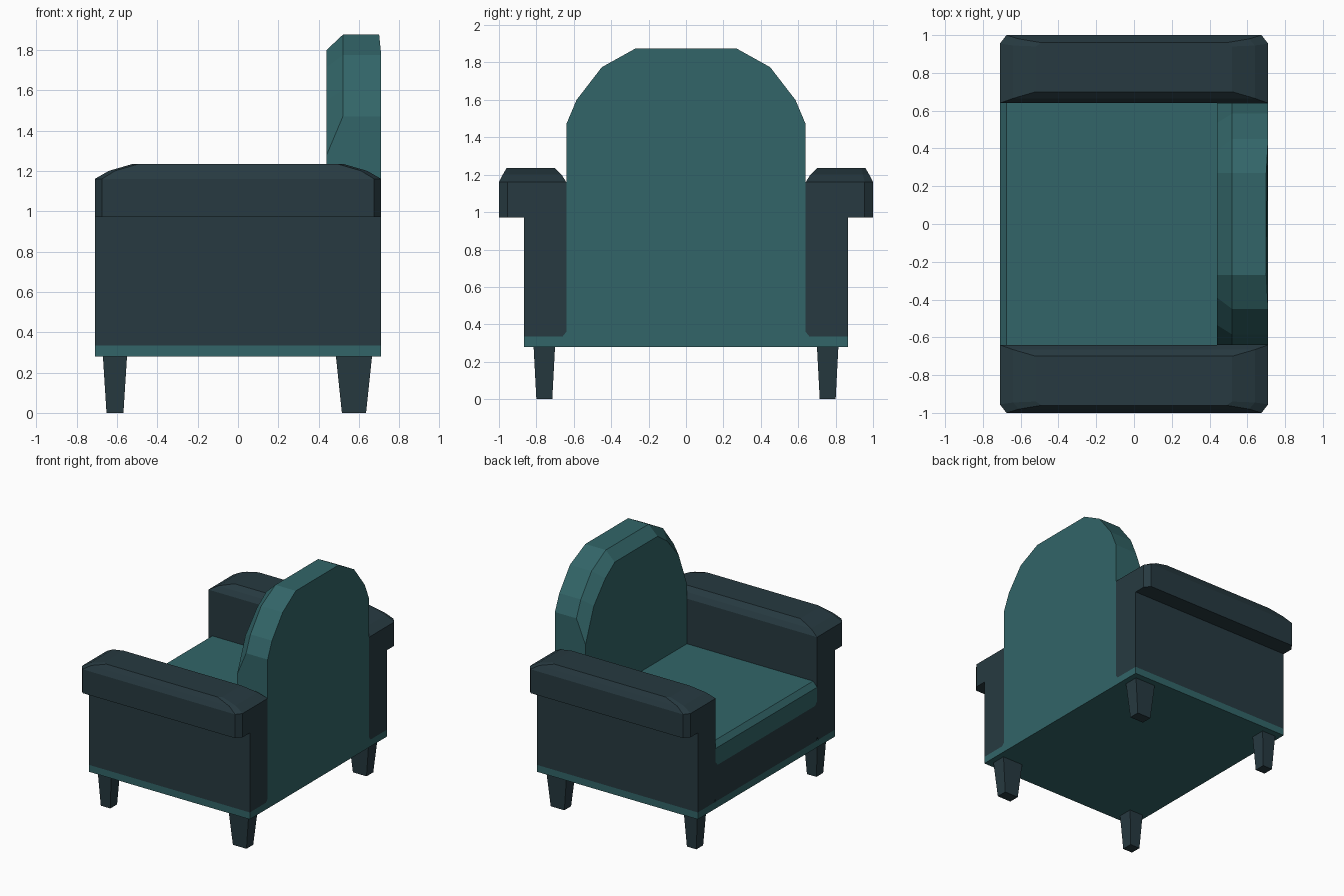
import bpy, bmesh

if "Cube" in bpy.data.objects:
    bpy.data.objects.remove(bpy.data.objects["Cube"])


def material(name, rgb):
    m = bpy.data.materials.new(name)
    m.diffuse_color = (*rgb, 1)
    m.use_nodes = True
    m.node_tree.nodes["Principled BSDF"].inputs["Base Color"].default_value = m.diffuse_color
    return m


TEAL = material("teal fabric", (0.032, 0.130, 0.138))
NAVY = material("dark slate", (0.020, 0.042, 0.052))


def loft(name, rings, mat):
    """Skin matching closed rings of points and cap both ends."""
    bm = bmesh.new()
    vs = [[bm.verts.new(p) for p in r] for r in rings]
    n = len(rings[0])
    for a, b in zip(vs, vs[1:]):
        for i in range(n):
            j = (i + 1) % n
            bm.faces.new((a[i], a[j], b[j], b[i]))
    bm.faces.new(vs[0])
    bm.faces.new(vs[-1])
    bmesh.ops.recalc_face_normals(bm, faces=bm.faces)
    me = bpy.data.meshes.new(name)
    bm.to_mesh(me)
    bm.free()
    me.materials.append(mat)
    ob = bpy.data.objects.new(name, me)
    bpy.context.collection.objects.link(ob)
    return ob


def rect(x0, x1, y0, y1, z):
    return [(x0, y0, z), (x1, y0, z), (x1, y1, z), (x0, y1, z)]


def across(x, half):
    """Mirror a half outline of (y, z) points into a closed ring at x."""
    pts = half + [(-y, z) for y, z in reversed(half)]
    return [(x, y, z) for y, z in pts]


def mirror_y(ob):
    ob.modifiers.new("mirror", 'MIRROR').use_axis = (False, True, False)


# Base plate
loft("base_plate", [rect(-.71, .71, -.865, .865, z) for z in (.28, .335)], TEAL)

# Front panel under the seat, with filled corners beside the cushion
panel = [(.64, .335), (.64, .65), (.615, .62)]
loft("front_panel", [across(x, panel) for x in (-.71, .46)], NAVY)

# Seat cushion with a chamfered front edge
def seat(x, top):
    return across(x, [(.615, .62), (.64, .65), (.64, top)])

loft("seat_cushion", [seat(-.71, .76), seat(-.675, .80), seat(.46, .80)], TEAL)

# Arched backrest: front outline is inset, rear leans very slightly
foot = [(.66, .335), (.64, .36)]
outer = foot + [(.64, 1.28), (.64, 1.47), (.585, 1.60), (.45, 1.775), (.27, 1.875)]
inner = foot + [(.64, 1.20), (.64, 1.28), (.535, 1.55), (.39, 1.715), (.27, 1.80)]
front = across(.44, inner)
middle = [(.44 if z < 1.3 else .52, y, z) for _, y, z in across(.52, outer)]
rear = [(.71 if z < 1.8 else .70, y, z) for _, y, z in across(.71, outer)]
loft("backrest", [front, middle, rear], TEAL)

# Arm sides, with a small chamfer at the inner foot
arm = [(.66, .335), (.865, .335), (.865, .97), (.64, .97), (.64, .36)]
mirror_y(loft("arm_side", [[(x, y, z) for y, z in arm] for x in (-.71, .71)], NAVY))

# Arm pads: overhanging, chamfered outer corners, softened top
def pad(x, xc, y0, yc, y1, z):
    return [(-x, y0, z), (x, y0, z), (x, yc, z), (xc, y1, z), (-xc, y1, z), (-x, yc, z)]

mirror_y(loft("arm_pad", [
    pad(.71, .675, .64, .955, 1.0, .97),
    pad(.71, .675, .64, .955, 1.0, 1.16),
    pad(.64, .61, .665, .945, .98, 1.20),
    pad(.52, .49, .70, .94, .96, 1.235)], NAVY))

# Tapered legs: slim at the front, wider at the rear
for name, cx, top, bottom in (("front_leg", -.61, .06, .042),
                              ("rear_leg", .575, .09, .06)):
    mirror_y(loft(name, [
        rect(cx - bottom, cx + bottom, .715, .80, 0),
        rect(cx - top, cx + top, .70, .815, .285)], NAVY))
